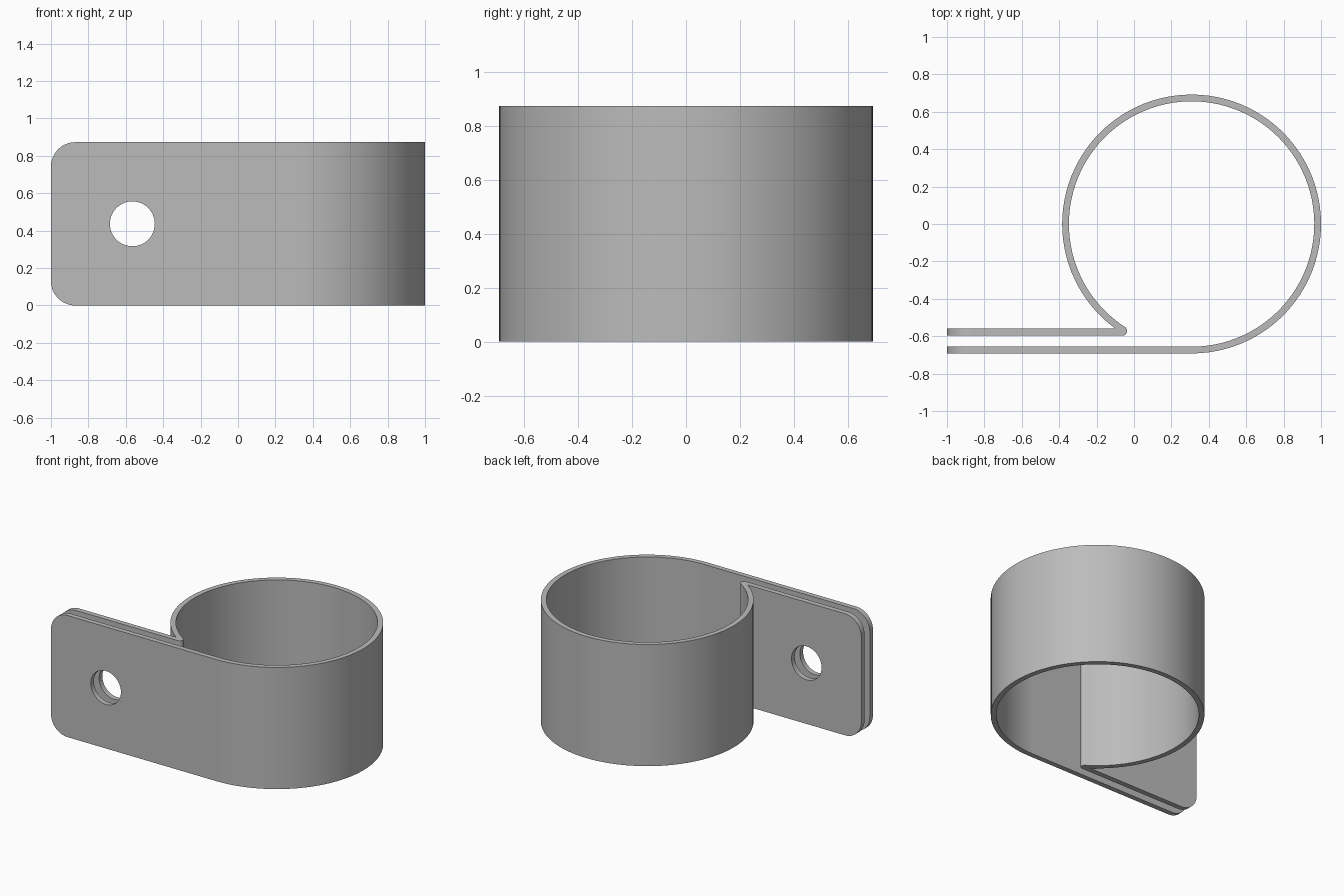
import bpy, bmesh
from math import sin, cos, asin, pi, radians
from mathutils import Matrix

cube = bpy.data.objects.get("Cube")
if cube:
    bpy.data.objects.remove(cube, do_unlink=True)

HEIGHT, THICK = 0.873, 0.036
CX, R_OUT = 0.308, 0.692          # ring centre (x) and outer radius
R_IN = R_OUT - THICK
TAB_TOP, TAB_LOW = -0.56, -0.597  # faces of the rear tab
BEND = 0.025                      # outer radius of the sharp fold
CORNER, HOLE_R, HOLE_X = 0.13, 0.12, -0.565

steel = bpy.data.materials.new("grey steel")
steel.use_nodes = True
steel.diffuse_color = (0.5, 0.5, 0.5, 1)
steel.node_tree.nodes["Principled BSDF"].inputs["Base Color"].default_value = (0.5, 0.5, 0.5, 1)


def arc(cx, cy, r, a0, a1, n):
    return [(cx + r * cos(a0 + (a1 - a0) * i / n),
             cy + r * sin(a0 + (a1 - a0) * i / n)) for i in range(n + 1)]


# Strip outline: front tab, ring, fold and rear tab in one closed profile
end_out = pi - asin(TAB_TOP / R_OUT)
fold_y = TAB_LOW + BEND
end_in = pi - asin(fold_y / (R_IN + BEND))
fold_x = CX + (R_IN + BEND) * cos(end_in)
profile = [(-1, -R_OUT)]
profile += arc(CX, 0, R_OUT, -pi / 2, end_out, 90)
profile += [(-1, TAB_TOP), (-1, TAB_LOW)]
profile += arc(fold_x, fold_y, BEND, -pi / 2, end_in - pi, 10)
profile += arc(CX, 0, R_IN, end_in, -pi / 2, 90)[1:]
profile += [(-1, -R_IN)]

bm = bmesh.new()
base = bm.faces.new([bm.verts.new((x, y, 0)) for x, y in profile])
top = bmesh.ops.extrude_face_region(bm, geom=[base])["geom"]
bmesh.ops.translate(bm, vec=(0, 0, HEIGHT),
                    verts=[g for g in top if isinstance(g, bmesh.types.BMVert)])

# Rounded tab corners
corners = [e for e in bm.edges
           if all(v.co.x < -0.999 for v in e.verts)
           and abs(e.verts[0].co.z - e.verts[1].co.z) < 0.001]
bmesh.ops.bevel(bm, geom=corners, offset=CORNER, offset_type='OFFSET',
                segments=12, profile=0.5, affect='EDGES')
bmesh.ops.recalc_face_normals(bm, faces=bm.faces[:])
mesh = bpy.data.meshes.new("pipe_clamp")
bm.to_mesh(mesh)
bm.free()
mesh.materials.append(steel)
clamp = bpy.data.objects.new("pipe_clamp", mesh)
bpy.context.collection.objects.link(clamp)

# Bolt hole through both tabs
bm = bmesh.new()
bmesh.ops.create_cone(bm, cap_ends=True, segments=48, radius1=HOLE_R, radius2=HOLE_R, depth=0.5,
                      matrix=Matrix.Translation((HOLE_X, -0.62, HEIGHT / 2))
                      @ Matrix.Rotation(pi / 2, 4, 'X'))
cut_mesh = bpy.data.meshes.new("hole_cutter")
bm.to_mesh(cut_mesh)
bm.free()
cut_mesh.materials.append(steel)
cutter = bpy.data.objects.new("hole_cutter", cut_mesh)
bpy.context.collection.objects.link(cutter)

bpy.context.view_layer.objects.active = clamp
for ob in bpy.context.selected_objects:
    ob.select_set(False)
clamp.select_set(True)
cut = clamp.modifiers.new("bolt_hole", 'BOOLEAN')
cut.operation, cut.solver, cut.object = 'DIFFERENCE', 'EXACT', cutter
bpy.ops.object.modifier_apply(modifier=cut.name)
bpy.data.objects.remove(cutter, do_unlink=True)

# Smooth curves, crisp rims, flat tabs
bpy.ops.object.shade_smooth_by_angle(angle=radians(30))
weighted = clamp.modifiers.new("flat_tabs", 'WEIGHTED_NORMAL')
weighted.keep_sharp = True
